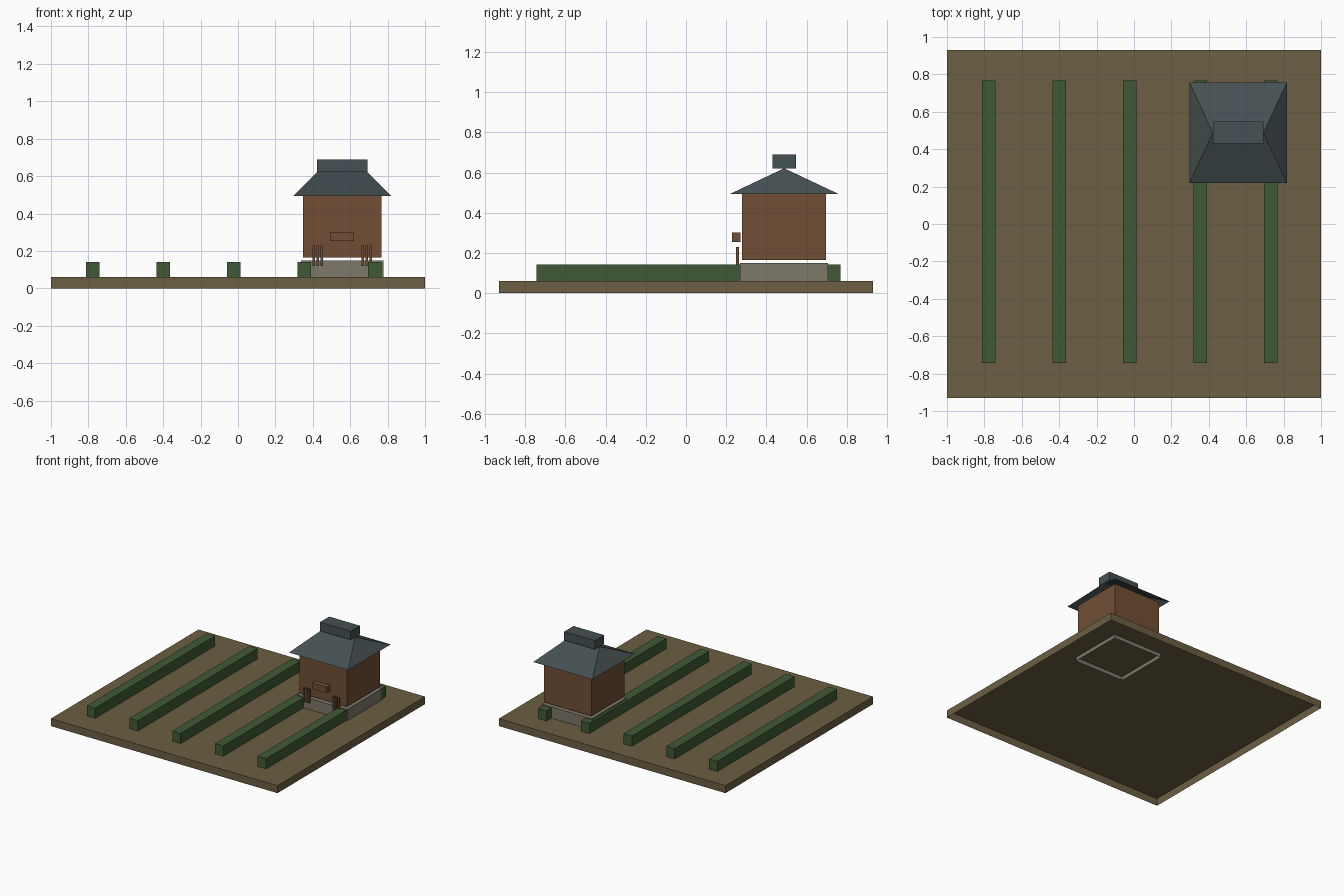
import bpy, bmesh

if "Cube" in bpy.data.objects:
    bpy.data.objects.remove(bpy.data.objects["Cube"])


def material(name, r, g, b):
    lin = [((c / 255 + 0.055) / 1.055) ** 2.4 for c in (r, g, b)]
    m = bpy.data.materials.new(name)
    m.diffuse_color = (*lin, 1)
    m.use_nodes = True
    m.node_tree.nodes["Principled BSDF"].inputs["Base Color"].default_value = m.diffuse_color
    return m


earth = material("earth", 108, 95, 67)
leaf = material("hedge green", 64, 90, 53)
wood = material("brown wood", 113, 79, 53)
stone = material("grey stone", 127, 120, 106)
slate = material("slate", 69, 80, 83)


def shell(name, mat, x, y, z, top_x=None, top_y=None):
    """Box with an open underside; the top may be narrowed or pinched to a ridge."""
    bm = bmesh.new()
    rings = []
    for (x0, x1), (y0, y1), h in ((x, y, z[0]), (top_x or x, top_y or y, z[1])):
        rings.append([bm.verts.new((px, py, h)) for px, py in
                      ((x0, y0), (x1, y0), (x1, y1), (x0, y1))])
    low, high = rings
    for i in range(4):
        j = (i + 1) % 4
        bm.faces.new((low[i], low[j], high[j], high[i]))
    bm.faces.new(high)
    bmesh.ops.remove_doubles(bm, verts=bm.verts, dist=1e-5)
    me = bpy.data.meshes.new(name)
    bm.to_mesh(me)
    bm.free()
    me.materials.append(mat)
    ob = bpy.data.objects.new(name, me)
    bpy.context.collection.objects.link(ob)
    return ob


# Field
shell("field", earth, (-1, 1), (-0.93, 0.93), (0, 0.06))

# Planted rows
for i in range(5):
    cx = -0.777 + i * 0.377
    shell(f"crop_row_{i + 1}", leaf, (cx - 0.037, cx + 0.037),
          (-0.743, 0.767), (0.06, 0.142))

# House
CX = 0.557
shell("foundation", stone, (CX - 0.22, CX + 0.22), (0.268, 0.706), (0.03, 0.15))
shell("house_walls", wood, (CX - 0.209, CX + 0.209), (0.278, 0.697), (0.165, 0.495))

# Hipped roof pinched to a ridge, with a vent box on top
shell("hipped_roof", slate, (CX - 0.261, CX + 0.261), (0.22, 0.757), (0.494, 0.621),
      (CX - 0.135, CX + 0.135), (0.488, 0.488))
shell("roof_vent", slate, (CX - 0.135, CX + 0.135), (0.43, 0.547), (0.621, 0.69))

# Front ledge box
shell("front_box", wood, (CX - 0.064, CX + 0.064), (0.229, 0.27), (0.254, 0.302))

# Two groups of upright slats in front of the wall
for side, name in ((-1, "left"), (1, "right")):
    for k in (-1, 0, 1):
        sx = CX + side * 0.131 + k * 0.021
        shell(f"{name}_slat_{k + 2}", wood, (sx - 0.007, sx + 0.007),
              (0.249, 0.264), (0.12, 0.23))
